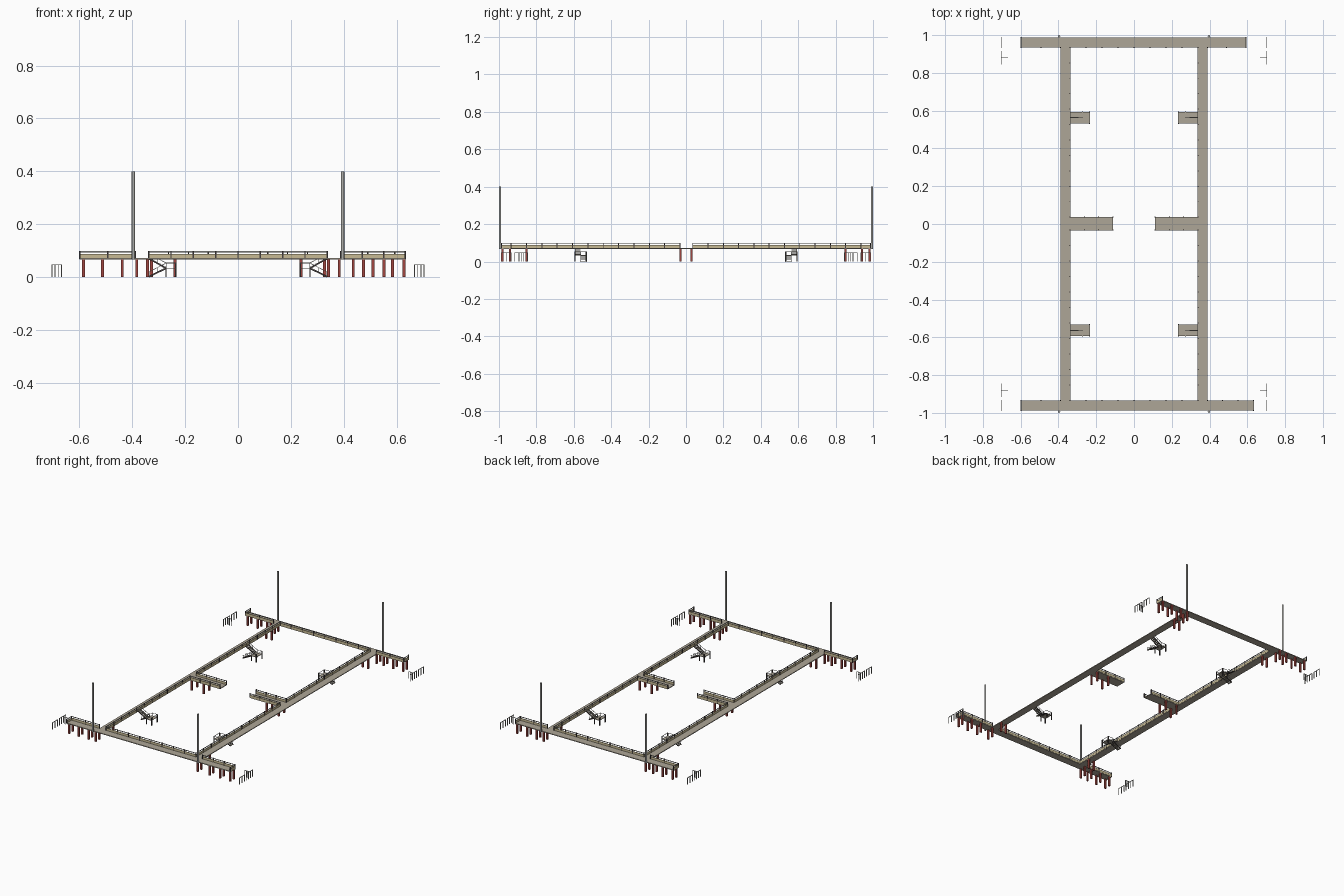
import bpy, bmesh, math
from mathutils import Vector, Matrix

if "Cube" in bpy.data.objects:
    bpy.data.objects.remove(bpy.data.objects["Cube"])


def mat(name, r, g, b):
    m = bpy.data.materials.new(name)
    m.diffuse_color = (r, g, b, 1)
    m.use_nodes = True
    m.node_tree.nodes["Principled BSDF"].inputs["Base Color"].default_value = m.diffuse_color
    return m


DECK = mat("deck_stone", 0.42, 0.38, 0.31)
TAN = mat("tan_panel", 0.58, 0.50, 0.30)
RED = mat("red_leg", 0.35, 0.06, 0.05)
DARK = mat("dark_metal", 0.06, 0.05, 0.05)
GREY = mat("grey_metal", 0.42, 0.42, 0.40)


class Part:
    """Collects simple solids into one named object."""
    def __init__(self, name, material):
        self.name, self.material, self.bm = name, material, bmesh.new()

    def box(self, x0, x1, y0, y1, z0, z1):
        c = Vector(((x0 + x1) / 2, (y0 + y1) / 2, (z0 + z1) / 2))
        s = (abs(x1 - x0), abs(y1 - y0), abs(z1 - z0), 1)
        bmesh.ops.create_cube(self.bm, size=1, matrix=Matrix.Translation(c) @ Matrix.Diagonal(s))

    def post(self, x, y, z0, z1, w):
        self.box(x - w / 2, x + w / 2, y - w / 2, y + w / 2, z0, z1)

    def beam(self, a, b, w, h):
        a, b = Vector(a), Vector(b)
        d = b - a
        rot = d.to_track_quat('X', 'Z').to_matrix().to_4x4()
        bmesh.ops.create_cube(self.bm, size=1, matrix=Matrix.Translation((a + b) / 2) @ rot
                              @ Matrix.Diagonal((d.length, w, h, 1)))

    def tube(self, x, y, z0, z1, r, n=12):
        bmesh.ops.create_cone(self.bm, cap_ends=True, segments=n, radius1=r, radius2=r,
                              depth=z1 - z0, matrix=Matrix.Translation((x, y, (z0 + z1) / 2)))

    def done(self):
        me = bpy.data.meshes.new(self.name)
        self.bm.to_mesh(me)
        self.bm.free()
        me.materials.append(self.material)
        ob = bpy.data.objects.new(self.name, me)
        bpy.context.collection.objects.link(ob)
        return ob


Z0, Z1, TOP = 0.066, 0.071, 0.099
XO, XI = 0.388, 0.338            # long walkway outer and inner edges
YO, YI = 0.987, 0.935            # end walkway outer and inner edges

# Raised walkways
deck = Part("walkway_deck", DECK)
deck.box(-0.6, 0.635, -YO, -YI, Z0, Z1)
deck.box(-0.6, 0.595, YI, YO, Z0, Z1)
for s in (-1, 1):
    deck.box(s * XI, s * XO, -YI, YI, Z0, Z1)
    deck.box(s * 0.112, s * XI, -0.032, 0.036, Z0, Z1)
deck.done()

# Railings: solid tan panel below, slim rail above, dark posts
panel = Part("railing_panel", TAN)
rail = Part("railing_top_rail", GREY)
posts = Part("railing_posts", DARK)


def fence(a, b):
    (ax, ay), (bx, by) = a, b
    panel.beam((ax, ay, 0.0785), (bx, by, 0.0785), 0.003, 0.017)
    rail.beam((ax, ay, 0.0955), (bx, by, 0.0955), 0.003, 0.004)
    n = max(1, round(math.hypot(bx - ax, by - ay) / 0.085))
    for i in range(n + 1):
        t = i / n
        posts.post(ax + (bx - ax) * t, ay + (by - ay) * t, Z1 - 0.002, TOP, 0.005)


for sy, right in ((-1, 0.633), (1, 0.593)):
    y = sy * YI
    fence((-XI, y), (XI, y))
    for end in (-0.598, right):
        fence((math.copysign(XO, end), y), (end, y))
        fence((end, y), (end, sy * YO))
for sx in (-1, 1):
    fence((sx * XI, 0.036), (sx * XI, YI))
    fence((sx * XI, -YI), (sx * XI, -0.032))
    for y in (-0.032, 0.036):
        fence((sx * XI, y), (sx * 0.112, y))
for p in (panel, rail, posts):
    p.done()

# Red support legs
legs = Part("support_legs", RED)
front_x = (-0.585, -0.512, -0.438, -0.383, 0.383, 0.475, 0.552, 0.628)
back_x = (-0.585, -0.512, -0.438, -0.383, 0.383, 0.436, 0.51, 0.585)
for xs, s in ((front_x, -1), (back_x, 1)):
    for x in xs:
        for y in (0.942, 0.98):
            legs.post(x, s * y, 0, Z0, 0.011)
    for sx in (-1, 1):
        for x in (0.343, 0.383):
            legs.post(sx * x, s * 0.853, 0, Z0, 0.011)
        for x in (0.327, 0.238):
            legs.post(sx * x, s * 0.029, 0, Z0, 0.011)
legs.done()

# Tall corner masts
for sx, nx in ((-1, "left"), (1, "right")):
    for sy, ny in ((-1, "front"), (1, "back")):
        m = Part(f"mast_{ny}_{nx}", GREY)
        m.tube(sx * 0.396, sy * 0.994, Z0, 0.4, 0.006)
        ob = m.done()
        for f in ob.data.polygons:
            f.use_smooth = len(f.vertices) == 4

# Switchback stairs with a landing halfway
treads = Part("stair_treads", DECK)
frame = Part("stair_stringers", DARK)
hand = Part("stair_handrails", GREY)
LAND, STEPS = 0.035, 6
for sx in (-1, 1):
    for sy in (-1, 1):
        xw, xl, xe = sx * 0.338, sx * 0.272, sx * 0.235
        ya, ym, yb = sy * 0.533, sy * 0.563, sy * 0.593
        treads.box(xl, xe, ya, yb, LAND - 0.003, LAND)
        for y0, y1, zw in ((ya, ym - sy * 0.001, 0.0), (ym + sy * 0.001, yb, 0.07)):
            for i in range(STEPS):
                xa = xw + (xl - xw) * i / STEPS
                xb = xw + (xl - xw) * (i + 1) / STEPS
                z = zw + (LAND - zw) * (i + 0.5) / STEPS
                treads.box(xa, xb, y0, y1, z - 0.002, z + 0.001)
            for y in (y0, y1):
                frame.beam((xw, y, zw + 0.001), (xl, y, LAND - 0.002), 0.002, 0.006)
                hand.beam((xw, y, zw + 0.018), (xl, y, LAND + 0.018), 0.002, 0.002)
                for t in (0.05, 0.5, 1):
                    z = zw + (LAND - zw) * t
                    hand.post(xw + (xl - xw) * t, y, z, z + 0.018, 0.002)
        # landing guard and legs
        hand.beam((xe, ya, LAND + 0.018), (xe, yb, LAND + 0.018), 0.002, 0.002)
        for y in (ya, yb):
            hand.beam((xl, y, LAND + 0.018), (xe, y, LAND + 0.018), 0.002, 0.002)
            frame.post(xe, y, 0, LAND + 0.018, 0.006)
            frame.post(xl, y, 0, LAND, 0.004)
for p in (treads, frame, hand):
    p.done()

# Entry barriers on the ground outside each corner
bar = Part("entry_barriers", GREY)
for sx in (-1, 1):
    for sy in (-1, 1):
        x = sx * 0.703
        for y0, y1, n in ((0.847, 0.915, 3), (0.935, 0.988, 2)):
            bar.beam((x, sy * y0, 0.046), (x, sy * y1, 0.046), 0.003, 0.003)
            for i in range(n + 1):
                bar.post(x, sy * (y0 + (y1 - y0) * i / n), 0, 0.047, 0.004)
        bar.beam((x, sy * 0.88, 0.046), (sx * 0.668, sy * 0.88, 0.046), 0.003, 0.003)
        for px in (0.692, 0.68, 0.668):
            bar.post(sx * px, sy * 0.88, 0, 0.047, 0.003)
bar.done()
